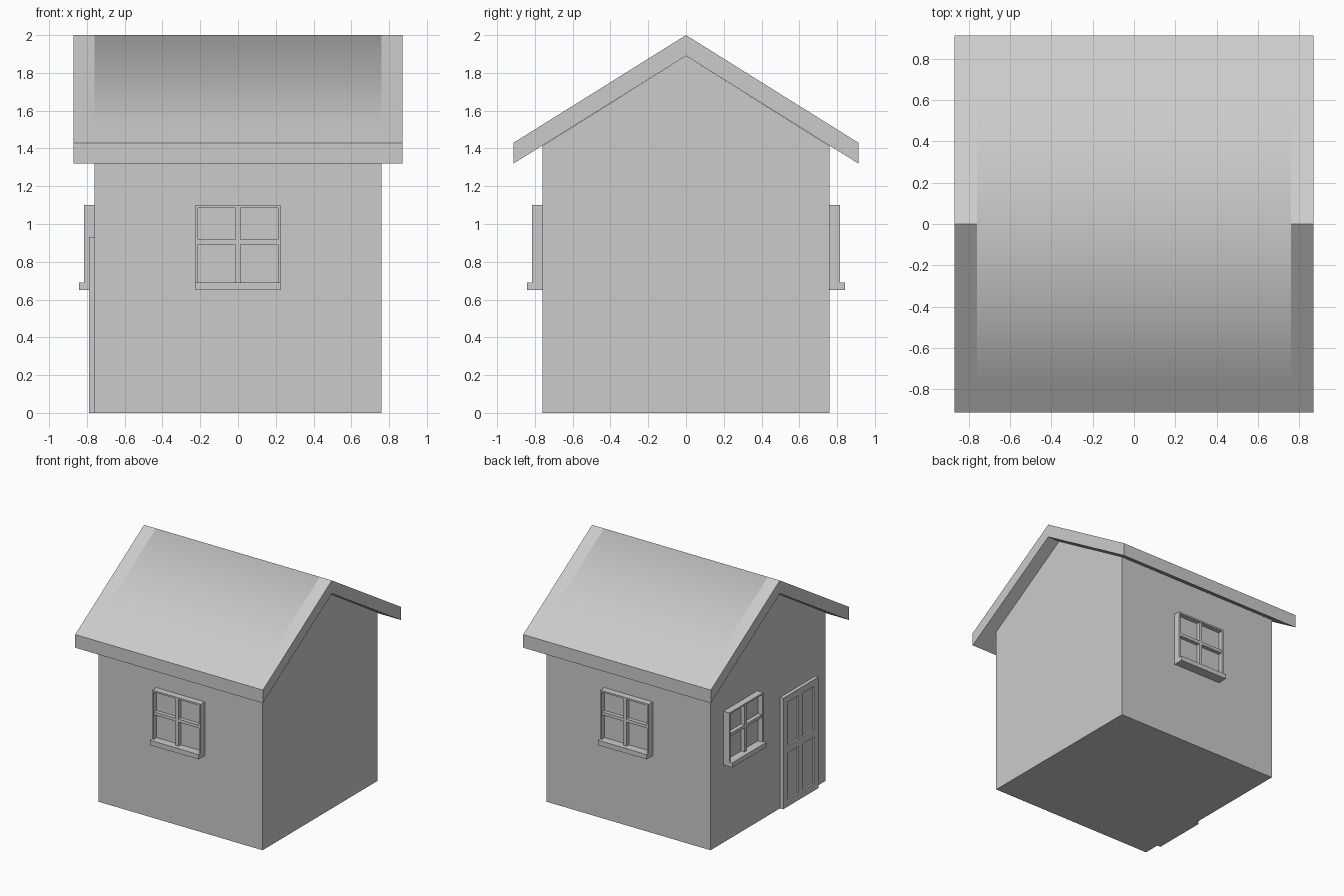
import bpy, bmesh
from math import pi
from mathutils import Matrix, Vector

if "Cube" in bpy.data.objects:
    bpy.data.objects.remove(bpy.data.objects["Cube"])


def finish(bm, name, matrix=None):
    if matrix:
        bm.transform(matrix)
    bmesh.ops.recalc_face_normals(bm, faces=bm.faces)
    me = bpy.data.meshes.new(name)
    bm.to_mesh(me)
    bm.free()
    ob = bpy.data.objects.new(name, me)
    bpy.context.collection.objects.link(ob)
    return ob


def prism(profile, half):
    """Extrude a (y, z) profile along x from -half to half."""
    bm = bmesh.new()
    face = bm.faces.new([bm.verts.new((-half, y, z)) for y, z in profile])
    out = bmesh.ops.extrude_face_region(bm, geom=[face])
    verts = [v for v in out["geom"] if isinstance(v, bmesh.types.BMVert)]
    bmesh.ops.translate(bm, verts=verts, vec=(2 * half, 0, 0))
    return bm


def boxes(name, matrix, parts):
    """Boxes given as (x0, x1, z0, z1, depth), standing out towards -y."""
    bm = bmesh.new()
    for x0, x1, z0, z1, d in parts:
        # sunk slightly into the wall
        m = (Matrix.Translation(((x0 + x1) / 2, (0.01 - d) / 2, (z0 + z1) / 2))
             @ Matrix.Diagonal((x1 - x0, d + 0.01, z1 - z0, 1)))
        bmesh.ops.create_cube(bm, size=1, matrix=m)
    return finish(bm, name, matrix)


def on_wall(x, y, angle):
    return Matrix.Translation((x, y, 0)) @ Matrix.Rotation(angle, 4, "Z")


W = 0.76  # half width of the square walls

# Walls with gable ends
finish(prism([(-W, 0), (W, 0), (W, 1.414), (0, 1.89), (-W, 1.414)], W), "walls")

# Roof slab, with a soft ridge above the walls and flat overhangs
bm = prism([(-0.913, 1.32), (0, 1.89), (0.913, 1.32),
            (0.913, 1.43), (0, 2.0), (-0.913, 1.43)], 0.87)
bmesh.ops.triangulate(bm, faces=[f for f in bm.faces if len(f.verts) > 4])
for axis in ((1, 0, 0), (0, 1, 0)):
    for s in (-W, W):
        bmesh.ops.bisect_plane(bm, geom=bm.verts[:] + bm.edges[:] + bm.faces[:],
                               plane_co=Vector(axis) * s, plane_no=axis)
bmesh.ops.recalc_face_normals(bm, faces=bm.faces)
for f in bm.faces:
    c = f.calc_center_median()
    f.smooth = abs(c.x) < W and abs(c.y) < W and f.normal.z > 0.3
finish(bm, "roof")

# Windows: pane, frame, glazing bars and sill
h, t, d = 0.225, 0.014, 0.055
window = [
    (-h + t / 2, h - t / 2, 0.66, 1.095, 0.015),
    (-h, -h + t, 0.65, 1.10, d), (h - t, h, 0.65, 1.10, d),
    (-h + t, h - t, 1.10 - t, 1.10, d),
    (-0.012, 0.012, 0.69, 1.10 - t, d - 0.007),
    (-h + t, h - t, 0.892, 0.917, d - 0.007),
    (-h, h, 0.65, 0.69, 0.083),
]
boxes("front_window", on_wall(0, -W, 0), window)
boxes("back_window", on_wall(0, W, pi), window)
boxes("side_window", on_wall(-W, 0.365, -pi / 2), window)

# Door: recessed panel, stiles and rails
h, s, d = 0.232, 0.055, 0.03
door = [(-h + 0.01, h - 0.01, 0.002, 0.92, 0.014)]
door += [(x - s / 2, x + s / 2, 0, 0.93, d) for x in (-h + s / 2, 0, h - s / 2)]
door += [(a, b, z0, z1, d) for a, b in ((-h + s, -s / 2), (s / 2, h - s))
         for z0, z1 in ((0, 0.06), (0.45, 0.51), (0.875, 0.93))]
boxes("door", on_wall(-W, -0.392, -pi / 2), door)
